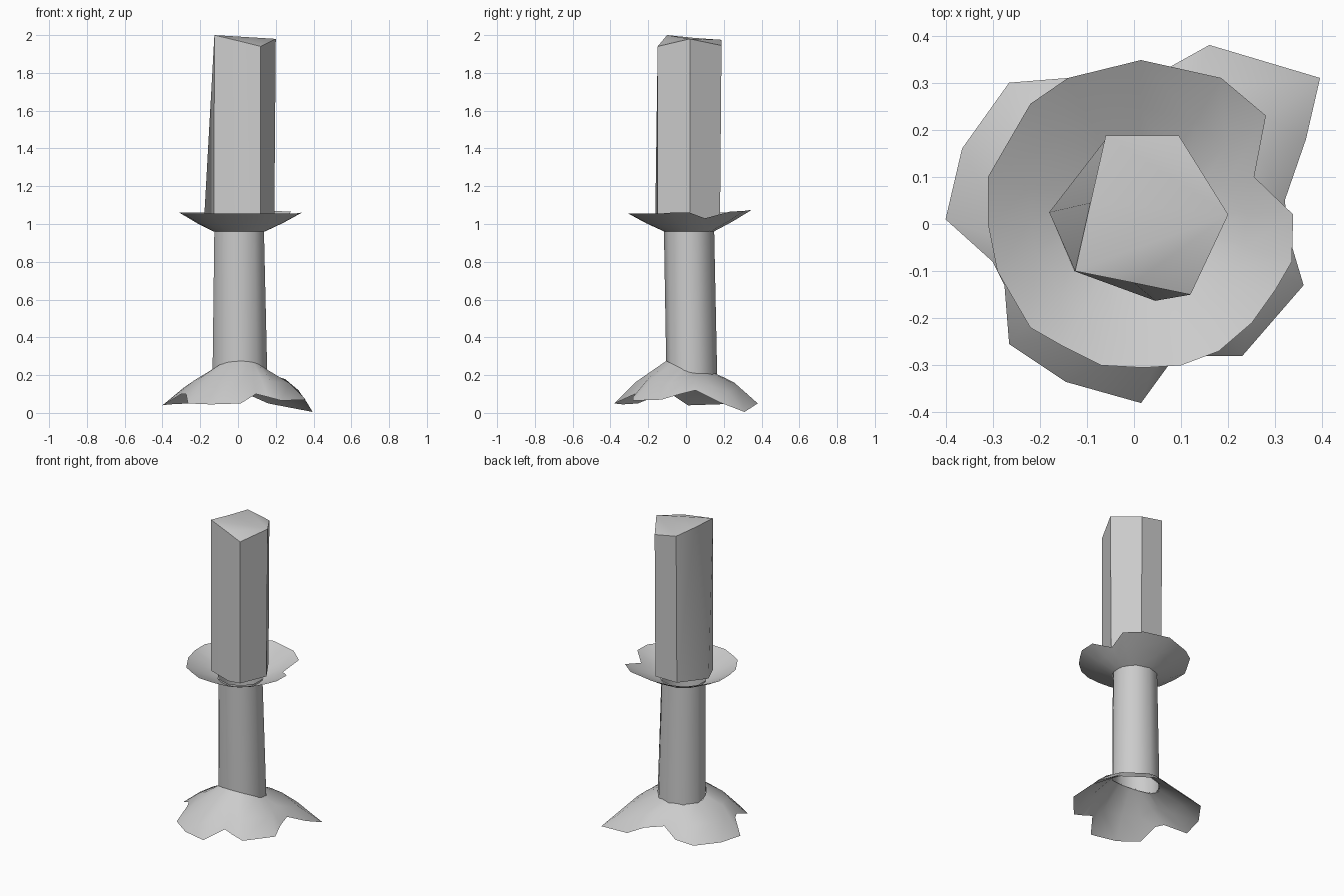
import bpy
import math

if "Cube" in bpy.data.objects:
    bpy.data.objects.remove(bpy.data.objects["Cube"])


def make(name, verts, faces, angle=40):
    me = bpy.data.meshes.new(name)
    me.from_pydata(verts, [], faces)
    me.update()
    ob = bpy.data.objects.new(name, me)
    bpy.context.collection.objects.link(ob)
    bpy.ops.object.select_all(action='DESELECT')
    ob.select_set(True)
    bpy.context.view_layer.objects.active = ob
    bpy.ops.object.shade_smooth_by_angle(angle=math.radians(angle))
    return ob


def bridge(rings):
    """Vertices and quads of equal closed rings, counter-clockwise, bottom to top."""
    n = len(rings[0])
    verts = [p for r in rings for p in r]
    faces = [(k*n + i, k*n + (i+1) % n, (k+1)*n + (i+1) % n, (k+1)*n + i)
             for k in range(len(rings)-1) for i in range(n)]
    return verts, faces


def ellipse(a, cx, cy, rx, ry, z):
    return (cx + rx*math.cos(a), cy + ry*math.sin(a), z)


# Upper trunk: faceted, snapped-off top
base = [(-.18, .025), (-.127, -.1), (.045, -.163), (.12, -.15),
        (.192, .02), (.095, .18), (-.06, .18)]
top = [(-.0925, .045, 1.985), (-.125, -.1, 2.0), (.0, -.125, 1.97), (.12, -.15, 1.94),
       (.2, .02, 1.98), (.095, .188, 1.945), (-.06, .188, 1.975)]
v, f = bridge([[(x, y, 1.015) for x, y in base], top])
f += [(11, 8, 9), (11, 9, 10), (11, 7, 8), (11, 13, 7), (11, 12, 13)]
make("upper_trunk", v, f, 50)

# Lower trunk: plain tapering tube
N = 10
angs = [2*math.pi*(i+.5)/N for i in range(N)]
v, f = bridge([[ellipse(a, .01, .03, .152, .135, .20 + .07*max(0, -math.sin(a))) for a in angs],
               [ellipse(a, .006, .016, .138, .133, .97) for a in angs]])
make("lower_trunk", v, f, 50)

# Bark collar: shallow open bowl with a torn notch on the right
rim = [(.255, .1, 1.03), (.28, .23, 1.065), (.185, .31, 1.07), (.015, .348, 1.075),
       (-.14, .31, 1.06), (-.22, .255, 1.06), (-.31, .1, 1.06), (-.31, 0, 1.06),
       (-.29, -.1, 1.055), (-.22, -.22, 1.055), (-.15, -.26, 1.055), (-.07, -.3, 1.055),
       (.02, -.305, 1.055), (.1, -.3, 1.055), (.18, -.27, 1.055), (.25, -.21, 1.055),
       (.3, -.14, 1.055), (.335, -.08, 1.06), (.338, .02, 1.06)]
neck = [ellipse(math.atan2(y, x), .006, .016, .136, .131, .96) for x, y, z in rim]
mid = [((a[0]+b[0])/2, (a[1]+b[1])/2, (a[2]+b[2])/2 - .004) for a, b in zip(neck, rim)]
make("collar", *bridge([neck, mid, rim]))

# Root flare: lobed skirt
edge = [(.32, .05, .12), (.365, .18, .055), (.395, .31, .005), (.16, .38, .05),
        (.07, .33, .09), (-.04, .28, .11), (-.14, .31, .06), (-.265, .3, .05),
        (-.365, .16, .045), (-.4, .01, .04), (-.3, -.08, .1), (-.275, -.13, .1),
        (-.265, -.255, .05), (-.145, -.335, .045), (.015, -.38, .05), (.095, -.27, .1),
        (.155, -.28, .085), (.23, -.28, .065), (.36, -.13, .07), (.33, -.03, .1)]
crown, shoulder = [], []
for x, y, z in edge:
    a = math.atan2(y, x)
    c = ellipse(a, .01, .025, .148, .13, .21 + .065*max(0, -math.sin(a)))
    crown.append(c)
    shoulder.append((c[0]+(x-c[0])*.58, c[1]+(y-c[1])*.58, c[2]+(z-c[2])*.58 + .02))
make("root_flare", *bridge([edge, shoulder, crown]))
